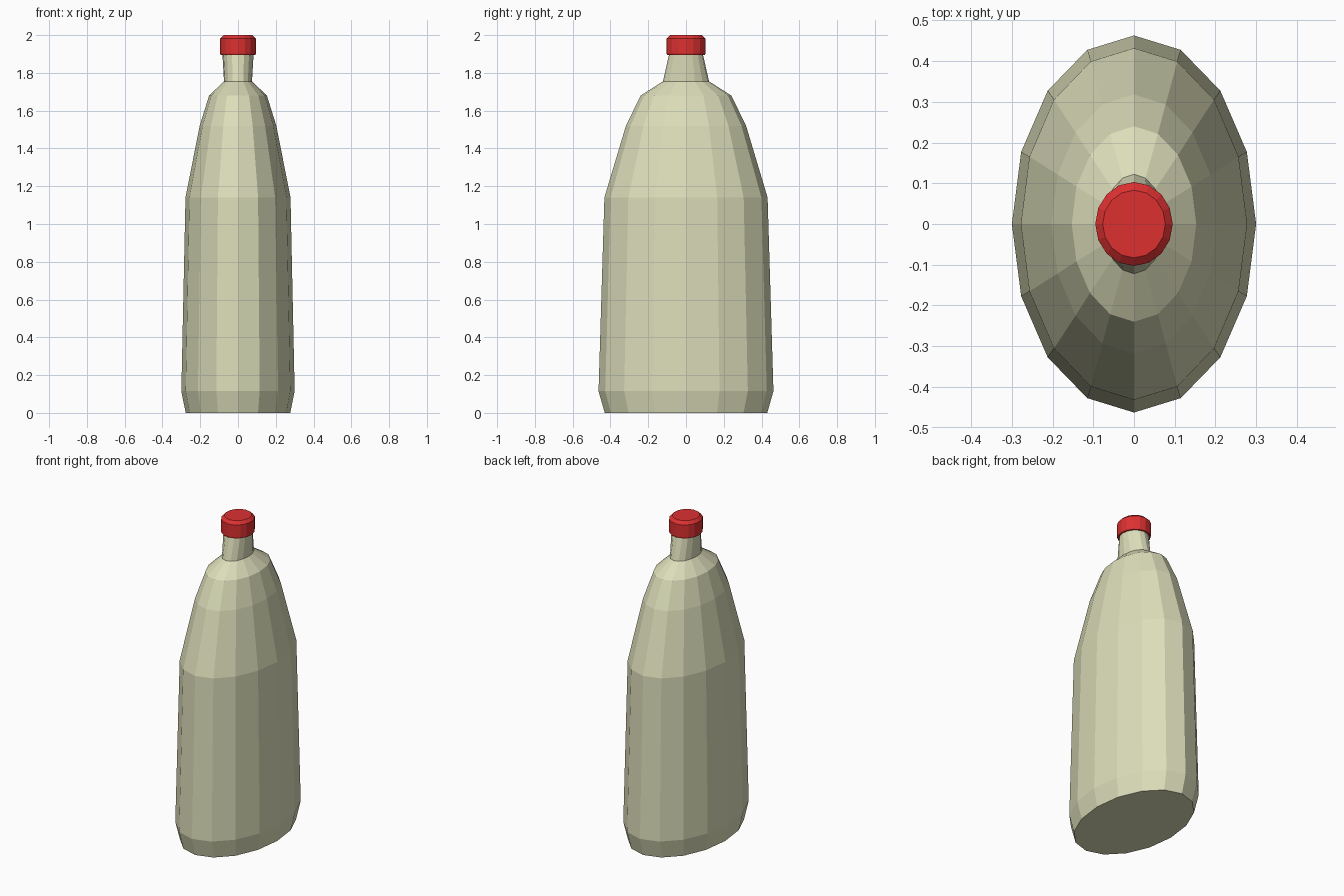
import bpy
import bmesh
from math import cos, sin, tau

SIDES = 16

cube = bpy.data.objects.get("Cube")
if cube:
    bpy.data.objects.remove(cube, do_unlink=True)


def make_material(name, rgb):
    mat = bpy.data.materials.new(name)
    mat.use_nodes = True
    mat.diffuse_color = (*rgb, 1)
    mat.node_tree.nodes["Principled BSDF"].inputs["Base Color"].default_value = (*rgb, 1)
    return mat


def loft(name, profile, mat):
    """Stack elliptical rings given as (x radius, y radius, height) and close both ends."""
    bm = bmesh.new()
    rings = [[bm.verts.new((rx * cos(tau * i / SIDES), ry * sin(tau * i / SIDES), z))
              for i in range(SIDES)] for rx, ry, z in profile]
    for low, high in zip(rings, rings[1:]):
        for i in range(SIDES):
            j = (i + 1) % SIDES
            bm.faces.new((low[i], low[j], high[j], high[i]))
    bm.faces.new(rings[0][::-1])
    bm.faces.new(rings[-1])
    mesh = bpy.data.meshes.new(name)
    bm.to_mesh(mesh)
    bm.free()
    mesh.materials.append(mat)
    obj = bpy.data.objects.new(name, mesh)
    bpy.context.collection.objects.link(obj)
    return obj


plastic = make_material("pale_green_plastic", (0.72, 0.73, 0.49))
red = make_material("red_cap", (0.72, 0.03, 0.03))

# Oval bottle: foot, tapering body, rounded shoulder and neck
loft("bottle_body", [
    (0.277, 0.43, 0.0),
    (0.30, 0.463, 0.115),
    (0.278, 0.432, 1.14),
    (0.203, 0.318, 1.52),
    (0.153, 0.24, 1.68),
    (0.074, 0.122, 1.755),
    (0.083, 0.088, 1.905),
], plastic)

# Screw cap with a chamfered top
loft("bottle_cap", [
    (0.092, 0.1, 1.895),
    (0.095, 0.103, 1.902),
    (0.095, 0.103, 1.982),
    (0.077, 0.083, 2.0),
], red)
